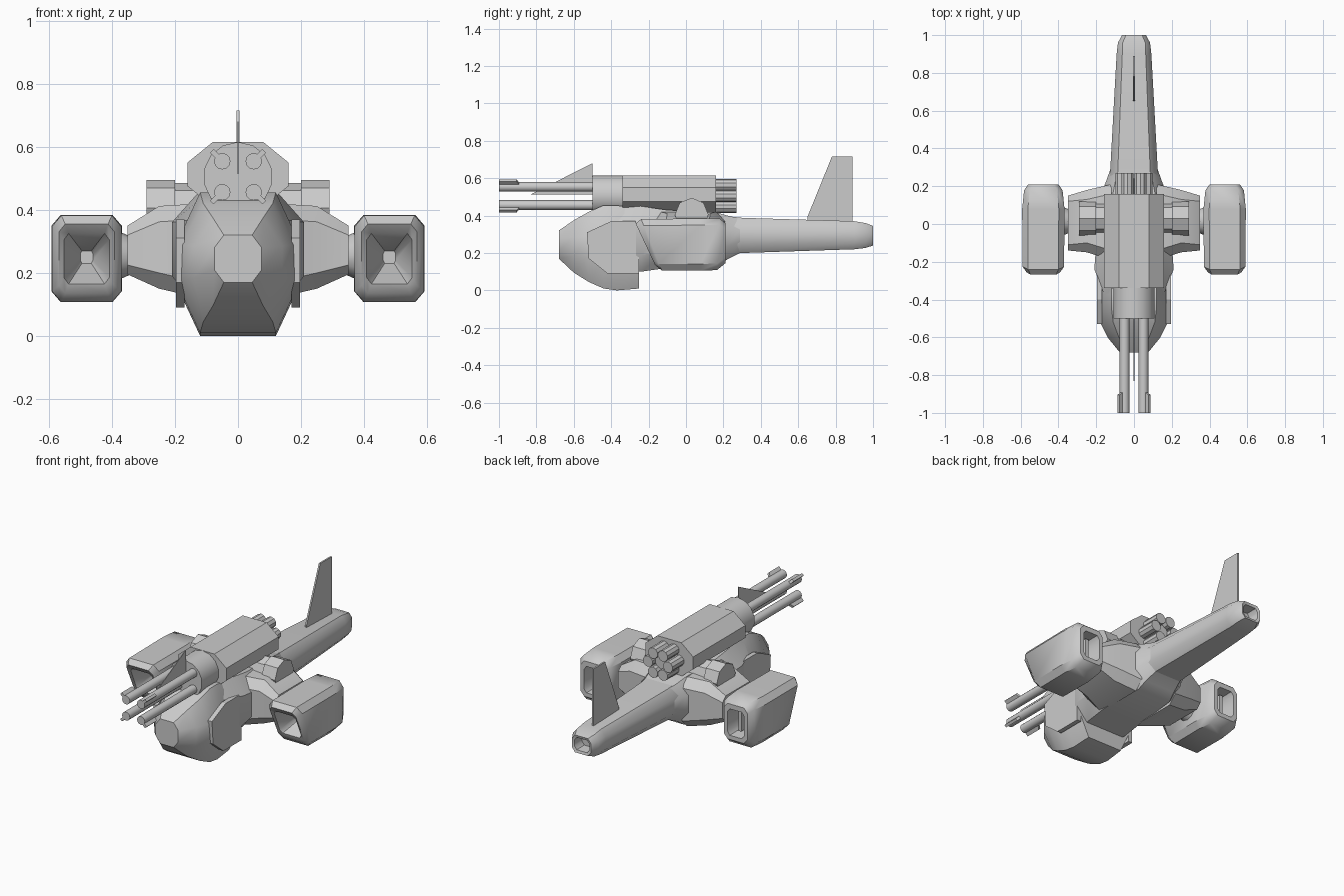
import bpy, bmesh, math
from mathutils import Vector, Matrix

if "Cube" in bpy.data.objects:
    bpy.data.objects.remove(bpy.data.objects["Cube"])


def finish(name, bm, angle=35):
    bmesh.ops.recalc_face_normals(bm, faces=bm.faces[:])
    me = bpy.data.meshes.new(name)
    bm.to_mesh(me)
    bm.free()
    ob = bpy.data.objects.new(name, me)
    bpy.context.collection.objects.link(ob)
    bpy.ops.object.select_all(action='DESELECT')
    ob.select_set(True)
    bpy.context.view_layer.objects.active = ob
    if angle:
        bpy.ops.object.shade_smooth_by_angle(angle=math.radians(angle))
    return ob


def loft(name, sections, cx=0.0, angle=35):
    """Octagonal sections along y: (y_top, y_bottom, half_width, z0, z1, chamfer_x, chamfer_z)."""
    bm = bmesh.new()
    rings = []
    for yt, yb, w, z0, z1, a, c in sections:
        pts = [(w - a, z0), (w, z0 + c), (w, z1 - c), (w - a, z1),
               (a - w, z1), (-w, z1 - c), (-w, z0 + c), (a - w, z0)]
        rings.append([bm.verts.new((cx + x, yb + (yt - yb) * (z - z0) / (z1 - z0), z))
                      for x, z in pts])
    for r, s in zip(rings, rings[1:]):
        for i in range(8):
            j = (i + 1) % 8
            bm.faces.new((r[i], r[j], s[j], s[i]))
    bm.faces.new(rings[0])
    bm.faces.new(rings[-1])
    return finish(name, bm, angle)


def tube(name, p0, p1, r, sides=12, r2=None):
    p0, p1 = Vector(p0), Vector(p1)
    d = p1 - p0
    bm = bmesh.new()
    m = Matrix.Translation((p0 + p1) / 2) @ d.to_track_quat('Z', 'Y').to_matrix().to_4x4()
    bmesh.ops.create_cone(bm, cap_ends=True, segments=sides, radius1=r,
                          radius2=r if r2 is None else r2, depth=d.length, matrix=m)
    return finish(name, bm)


def plate(name, yz, x0, x1):
    bm = bmesh.new()
    a = [bm.verts.new((x0, y, z)) for y, z in yz]
    b = [bm.verts.new((x1, y, z)) for y, z in yz]
    bm.faces.new(a)
    bm.faces.new(b)
    for i in range(len(a)):
        j = (i + 1) % len(a)
        bm.faces.new((a[i], a[j], b[j], b[i]))
    return finish(name, bm, 0)


# Cockpit head
loft("cockpit", [
    (-.68, -.68, .075, .17, .32, .03, .04),
    (-.60, -.60, .14, .095, .375, .06, .09),
    (-.52, -.52, .18, .045, .42, .07, .13),
    (-.44, -.44, .19, .01, .455, .07, .15),
    (-.37, -.37, .19, .0, .455, .07, .15),
    (-.25, -.25, .185, .01, .43, .07, .15)], angle=40)

# Central fuselage
loft("fuselage", [
    (-.43, -.38, .14, .10, .45, .04, .08),
    (-.24, -.24, .21, .10, .45, .08, .09),
    (-.10, -.10, .20, .12, .43, .07, .09),
    (.17, .17, .17, .13, .415, .06, .08),
    (.22, .22, .15, .165, .40, .05, .07),
    (.29, .29, .125, .20, .385, .04, .06)])

# Tail boom with recessed exhaust
loft("tail_boom", [
    (.18, .18, .13, .19, .40, .04, .05),
    (.30, .30, .125, .20, .388, .04, .05),
    (.90, .90, .092, .22, .37, .03, .035),
    (.96, .96, .085, .227, .36, .025, .03),
    (1.0, 1.0, .063, .24, .345, .02, .025),
    (.995, .995, .05, .255, .33, .015, .02),
    (.93, .93, .045, .26, .325, .015, .02)], angle=40)

# Tail fin and gun sight fin
plate("tail_fin", [(.65, .37), (.65, .395), (.78, .715), (.89, .715), (.89, .37)], -.005, .005)
plate("sight_fin", [(-.83, .513), (-.5, .68), (-.5, .513)], -.002, .002)

# Gun housing and barrel shroud
loft("gun_housing", [(-.34, -.34, .16, .41, .615, .08, .065),
                     (.16, .16, .16, .41, .615, .08, .065)], angle=0)
tube("barrel_shroud", (0, -.5, .505), (0, -.33, .505), .11, 14)
tube("gun_mount", (0, -.33, .38), (0, -.33, .47), .12, 12, .09)

# Four barrels with muzzle blades
for sx in (-1, 1):
    for sz in (-1, 1):
        x, z = sx * .05, .505 + sz * .049
        tube("barrel", (x, -1, z), (x, -.45, z), .026, 12)
        bm = bmesh.new()
        bmesh.ops.create_cube(bm, size=1, matrix=(
            Matrix.Translation((x + sx * .017, -.94, z + sz * .017))
            @ Matrix.Rotation(-sx * sz * math.pi / 4, 4, 'Y')
            @ Matrix.Diagonal((.045, .12, .016, 1))))
        for v in bm.verts:
            if v.co.y > -.94 and (v.co.x - x) * sx > .02:
                v.co.y -= .025
        finish("muzzle_blade", bm, 0)

# Rear cylinder cluster
for i in range(6):
    a = i * math.pi / 3
    x, z = .067 * math.cos(a), .505 + .067 * math.sin(a)
    tube("rear_cylinder", (x, .15, z), (x, .27, z), .033, 10)
tube("rear_core", (0, .15, .505), (0, .24, .505), .04, 10)

# Mirrored side parts
for s in (-1, 1):
    # Trunnion drum
    tube("trunnion", (0, .03, .405), (s * .22, .03, .405), .08, 8)
    tube("trunnion_cap", (s * .2, .03, .405), (s * .29, .03, .405), .09, 8)

    # Shoulder block lofted outwards
    bm = bmesh.new()
    rings = []
    for x, y0, y1, z0, z1, c in [(.12, -.19, .21, .12, .42, .05),
                                 (.25, -.15, .18, .15, .412, .05),
                                 (.35, -.14, .15, .195, .35, .03)]:
        pts = [(y0 + c, z0), (y1 - c, z0), (y1, z0 + c), (y1, z1 - c),
               (y1 - c, z1), (y0 + c, z1), (y0, z1 - c), (y0, z0 + c)]
        rings.append([bm.verts.new((s * x, y, z)) for y, z in pts])
    for r, t in zip(rings, rings[1:]):
        for i in range(8):
            j = (i + 1) % 8
            bm.faces.new((r[i], r[j], t[j], t[i]))
    bm.faces.new(rings[0])
    bm.faces.new(rings[-1])
    finish("shoulder", bm, 35)
    tube("engine_joint", (s * .34, .015, .255), (s * .385, .015, .255), .06, 12, .08)

    # Engine pod with slanted intake and rear nozzle
    loft("engine_pod", [
        (-.04, -.04, .02, .23, .27, .005, .01),
        (-.245, -.175, .072, .165, .325, .015, .02),
        (-.268, -.165, .088, .135, .355, .02, .025),
        (-.24, -.13, .11, .107, .382, .03, .035),
        (.08, .08, .112, .107, .384, .03, .035),
        (.18, .165, .102, .108, .384, .03, .035),
        (.21, .21, .08, .145, .36, .025, .03),
        (.21, .21, .055, .17, .33, .015, .02),
        (.06, .06, .045, .18, .32, .015, .02)], cx=s * .48, angle=40)
    plate("nozzle_vane", [(.08, .19), (.17, .19), (.17, .31), (.08, .31)],
          s * .48 - .01, s * .48 + .01)

    # Cheek plate on the cockpit side
    plate("cheek_plate", [(-.52, .17), (-.53, .31), (-.40, .37), (-.27, .37),
                          (-.25, .2), (-.25, .09), (-.42, .09)], s * .17, s * .197)
